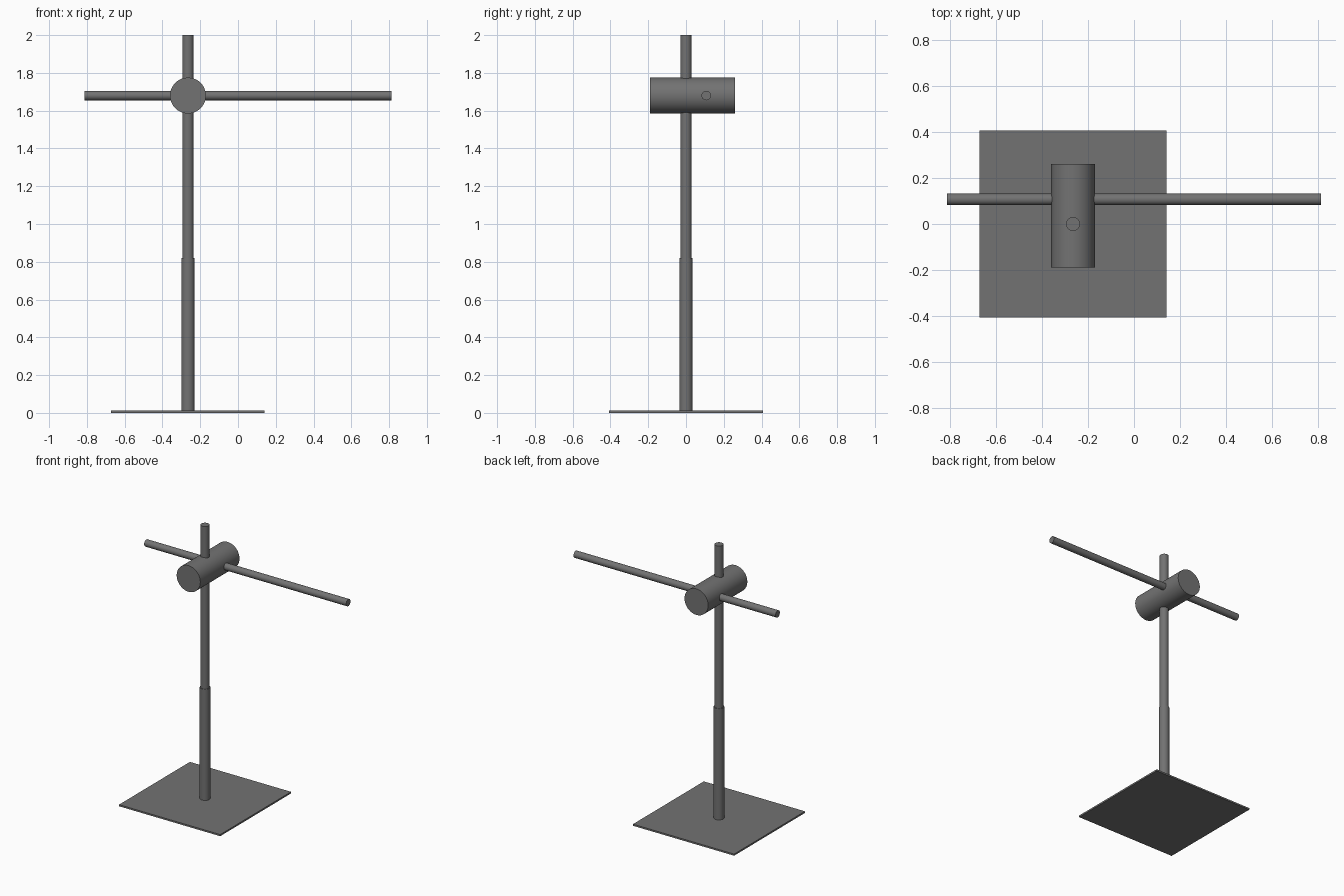
import bpy
from math import pi, radians

if "Cube" in bpy.data.objects:
    bpy.data.objects.remove(bpy.data.objects["Cube"])

POST_X = -0.265   # post axis, also the centre of the base
ROD_Y = 0.107     # the cross rod passes behind the post
HEAD_Z = 1.68     # height of the clamp and rod

# Dark grey for every part
dark = bpy.data.materials.new("dark_grey")
dark.diffuse_color = (0.17, 0.17, 0.17, 1)
dark.use_nodes = True
dark.node_tree.nodes["Principled BSDF"].inputs["Base Color"].default_value = dark.diffuse_color


def cylinder(name, radius, length, centre, rotation=(0, 0, 0)):
    bpy.ops.mesh.primitive_cylinder_add(
        vertices=48, radius=radius, depth=length, location=centre, rotation=rotation)
    obj = bpy.context.object
    obj.name = name
    obj.data.materials.append(dark)
    bpy.ops.object.shade_smooth_by_angle(angle=radians(30))
    return obj


# Flat square base plate
bpy.ops.mesh.primitive_cube_add(size=1, location=(POST_X, 0, 0.006))
base = bpy.context.object
base.name = "base_plate"
base.scale = (0.813, 0.813, 0.012)
base.data.materials.append(dark)

# Telescoping post: thicker sleeve below, thinner tube above
cylinder("lower_post", 0.035, 0.808, (POST_X, 0, 0.416))
cylinder("upper_post", 0.030, 1.18, (POST_X, 0, 1.41))

# Drum clamp lying front to back, holding post and rod
cylinder("clamp_drum", 0.095, 0.45, (POST_X, 0.035, HEAD_Z), (pi / 2, 0, 0))

# Long horizontal cross rod
cylinder("cross_rod", 0.025, 1.624, (0, ROD_Y, HEAD_Z), (0, pi / 2, 0))
